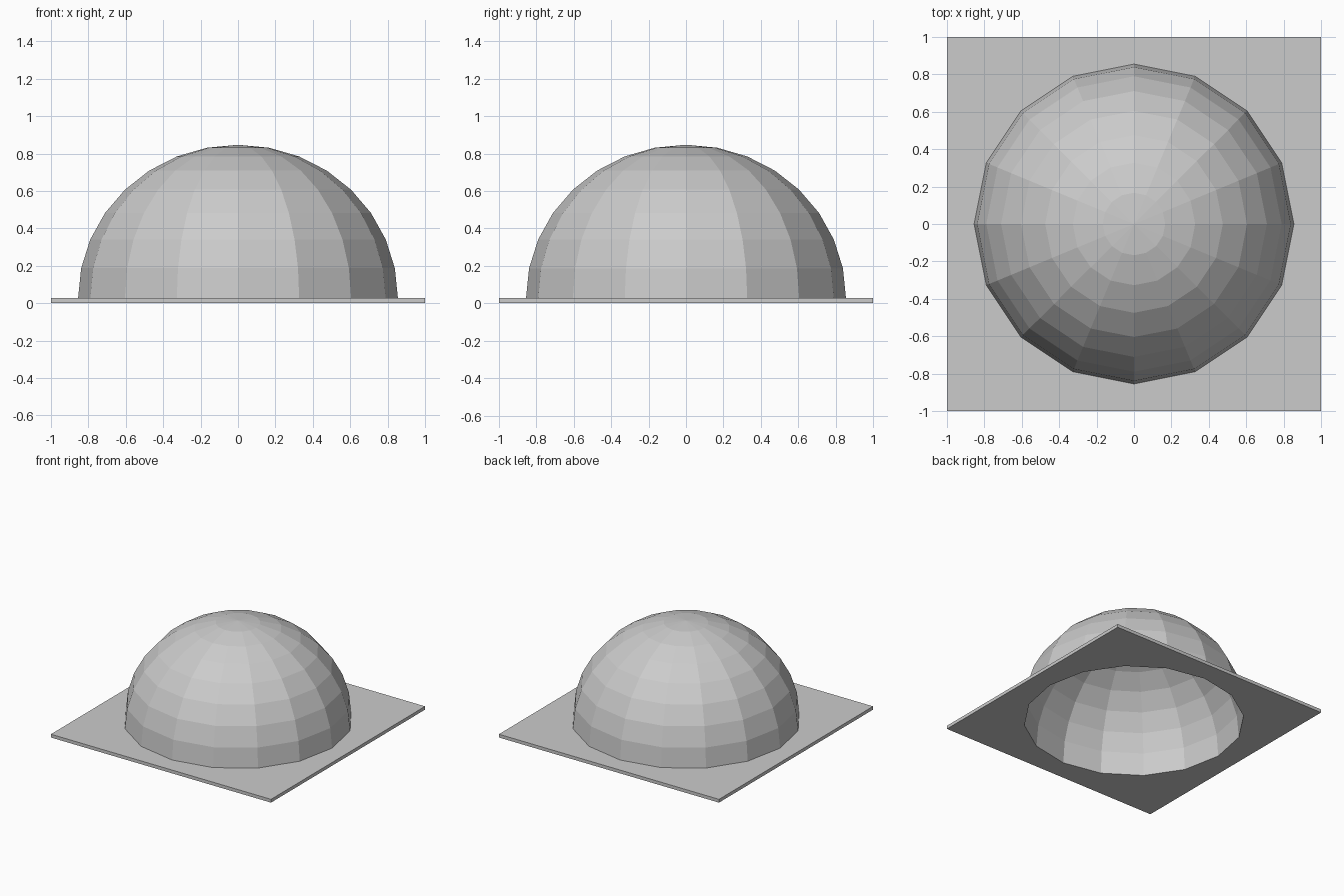
import bpy, bmesh
from math import sin, cos, pi

if "Cube" in bpy.data.objects:
    bpy.data.objects.remove(bpy.data.objects["Cube"])

SIDES, STEPS = 16, 8
T = 0.027          # sheet thickness
R, H = 0.855, 0.82  # outer dome radius and height above the plate

bm = bmesh.new()


def ring(r, z, square=False):
    verts = []
    for i in range(SIDES):
        c, s = cos(2 * pi * i / SIDES), sin(2 * pi * i / SIDES)
        k = 1 / max(abs(c), abs(s)) if square else 1
        verts.append(bm.verts.new((r * k * c, r * k * s, z)))
    return verts


def bridge(a, b):
    for i in range(SIDES):
        j = (i + 1) % SIDES
        bm.faces.new((a[i], a[j], b[j], b[i]))


def shell(start, r, h, z0, rim_z):
    # dome skin rising from the plate edge to the apex
    prev = start
    for n in range(STEPS, 0, -1):
        a = n * pi / 2 / STEPS
        cur = ring(r * sin(a), rim_z if n == STEPS else z0 + h * cos(a))
        bridge(prev, cur)
        prev = cur
    apex = bm.verts.new((0, 0, z0 + h))
    for i in range(SIDES):
        bm.faces.new((prev[i], prev[(i + 1) % SIDES], apex))


# square plate edge, then outer and inner skins
bottom, top = ring(1, 0, True), ring(1, T, True)
bridge(bottom, top)
shell(top, R, H, T, T)
shell(bottom, R - T, H - T, T, 0)
bmesh.ops.recalc_face_normals(bm, faces=bm.faces)

mesh = bpy.data.meshes.new("dome_on_plate")
bm.to_mesh(mesh)
bm.free()
bpy.context.collection.objects.link(bpy.data.objects.new("dome_on_plate", mesh))
